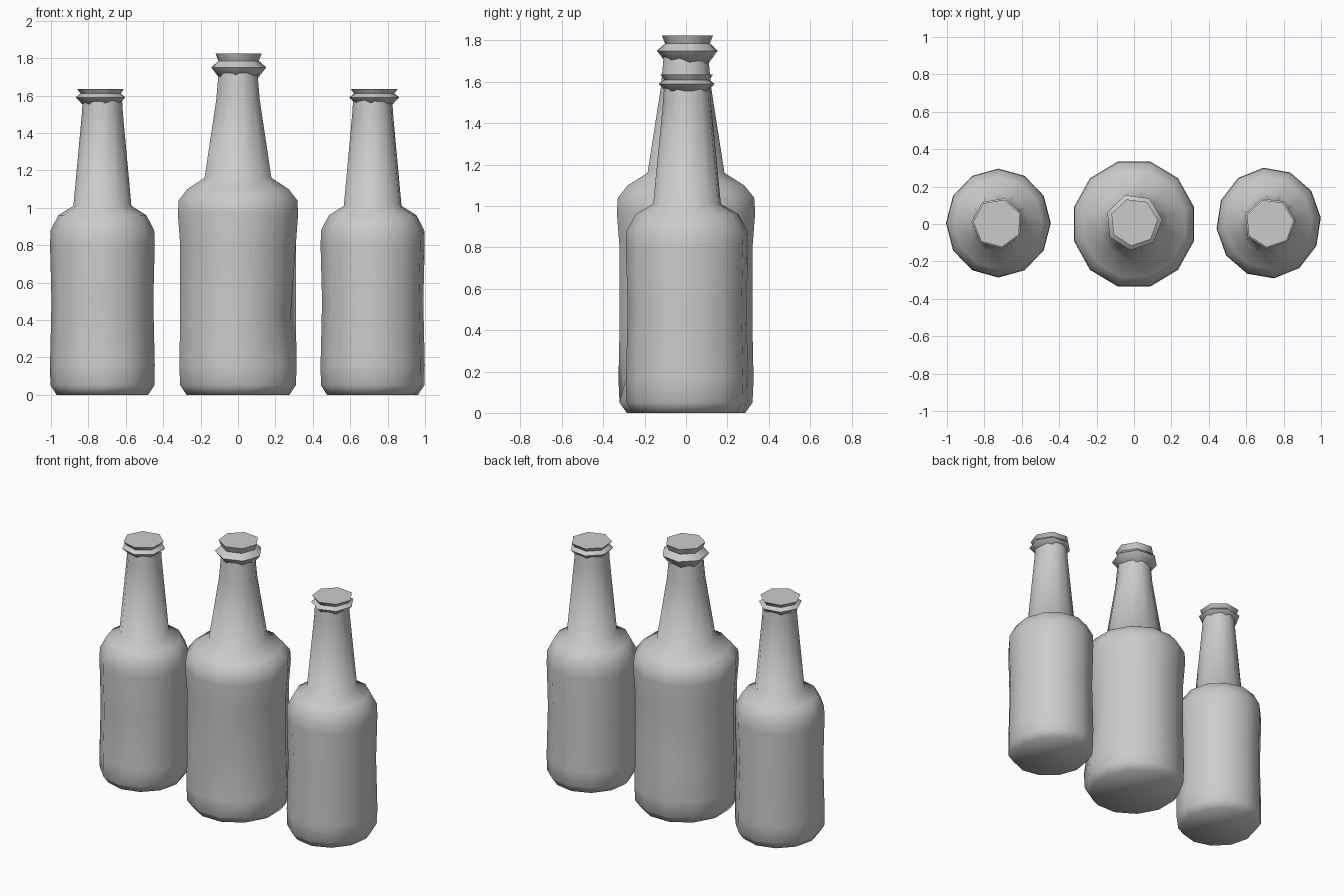
import bpy
import bmesh
import math

cube = bpy.data.objects.get("Cube")
if cube:
    bpy.data.objects.remove(cube, do_unlink=True)

# One plain grey for everything
grey = bpy.data.materials.new("plain_grey")
grey.use_nodes = True
colour = (0.6, 0.6, 0.6, 1)
grey.diffuse_color = colour
grey.node_tree.nodes["Principled BSDF"].inputs["Base Color"].default_value = colour


def lathe(name, centre, profile, sides, turn=0.0, y_scale=1.0, dents=()):
    """Spin a (radius, height) profile into a closed low-poly solid."""
    bm = bmesh.new()
    rings = []
    for radius, z in profile:
        ring = []
        for i in range(sides):
            a = turn + math.tau * i / sides
            ring.append(bm.verts.new((radius * math.cos(a),
                                      radius * math.sin(a) * y_scale, z)))
        rings.append(ring)
    for low, high in zip(rings, rings[1:]):
        for i in range(sides):
            j = (i + 1) % sides
            bm.faces.new((low[i], low[j], high[j], high[i]))
    bm.faces.new(rings[0][::-1])
    bm.faces.new(rings[-1])

    # Push the wall inward around each dent
    for x, z, depth in dents:
        for v in bm.verts:
            if v.co.y < 0 and abs(v.co.x - x) < 0.12 and abs(v.co.z - z) < 0.04:
                r = math.hypot(v.co.x, v.co.y)
                v.co.x *= 1 - depth / r
                v.co.y *= 1 - depth / r

    mesh = bpy.data.meshes.new(name)
    bm.to_mesh(mesh)
    bm.free()
    mesh.materials.append(grey)
    obj = bpy.data.objects.new(name, mesh)
    obj.location = (*centre, 0)
    bpy.context.collection.objects.link(obj)

    bpy.ops.object.select_all(action='DESELECT')
    obj.select_set(True)
    bpy.context.view_layer.objects.active = obj
    bpy.ops.object.shade_smooth_by_angle(angle=math.radians(62))
    return obj


# Profiles from the base up to the mouth
large_glass = [(0.285, 0), (0.32, 0.05), (0.325, 0.16), (0.32, 0.4),
               (0.32, 0.8), (0.333, 0.97), (0.328, 1.04), (0.28, 1.1),
               (0.185, 1.16), (0.12, 1.58), (0.108, 1.72)]
large_lip = [(0.105, 1.69), (0.152, 1.75), (0.112, 1.785), (0.128, 1.825)]
small_glass = [(0.245, 0), (0.278, 0.05), (0.28, 0.16), (0.272, 0.5),
               (0.28, 0.8), (0.277, 0.88), (0.235, 0.96),
               (0.155, 1.01), (0.11, 1.5), (0.105, 1.58)]
small_lip = [(0.105, 1.555), (0.138, 1.59), (0.112, 1.61), (0.13, 1.635)]

# Middle bottle
lathe("middle_bottle_glass", (0, 0), large_glass, 12, math.radians(15), 1.04,
      [(0.05, 0.16, 0.035), (0.23, 0.4, 0.03)])
lathe("middle_bottle_lip", (0, 0.01), large_lip, 7, 0.1)

# Smaller bottles either side
lathe("right_bottle_glass", (-0.725, 0.005), small_glass, 12, 0, 1.04,
      [(0.0, 0.16, 0.03)])
lathe("right_bottle_lip", (-0.73, 0.005), small_lip, 7, 0.4)
lathe("left_bottle_glass", (0.72, 0.005), small_glass, 12, 0.1, 1.06)
lathe("left_bottle_lip", (0.725, 0.005), small_lip, 7, 0.1)
